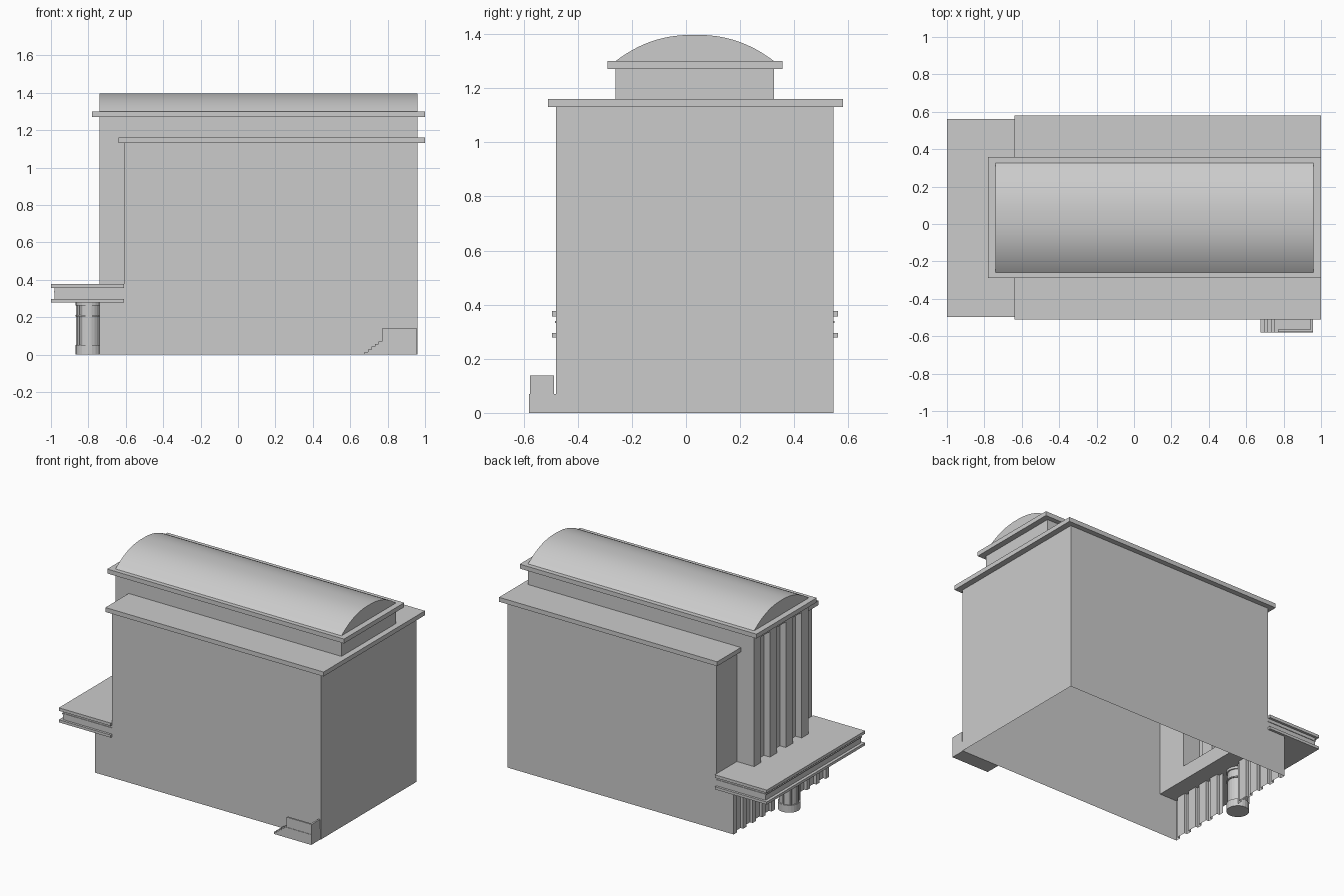
import bpy, bmesh, math

if "Cube" in bpy.data.objects:
    bpy.data.objects.remove(bpy.data.objects["Cube"])

WING = (-0.48, 0.545)    # y limits of the main block
HALL = (-0.26, 0.325)    # y limits of the raised central hall
MID = 0.0325             # centre line in y
BACK, WINGX, FRONTX = 0.96, -0.61, -0.74


def finish(name, bm):
    me = bpy.data.meshes.new(name)
    bm.to_mesh(me)
    bm.free()
    ob = bpy.data.objects.new(name, me)
    bpy.context.collection.objects.link(ob)
    return ob


def box(name, x, y, z):
    bm = bmesh.new()
    bmesh.ops.create_cube(bm, size=1)
    for v in bm.verts:
        v.co = [lo + (hi - lo) * (c + 0.5) for c, (lo, hi) in zip(v.co, (x, y, z))]
    return finish(name, bm)


def walls(name, path, z0, z1):
    """Vertical wall surface along a plan path (outside on the right hand)."""
    bm = bmesh.new()
    low = [bm.verts.new((x, y, z0)) for x, y in path]
    top = [bm.verts.new((x, y, z1)) for x, y in path]
    for i in range(len(path) - 1):
        bm.faces.new((low[i], low[i + 1], top[i + 1], top[i]))
    return finish(name, bm)


def extrude(name, profile, place, a, b):
    """Closed profile swept between a and b; place(u, v, t) gives the 3D point."""
    bm = bmesh.new()
    r0 = [bm.verts.new(place(u, v, a)) for u, v in profile]
    r1 = [bm.verts.new(place(u, v, b)) for u, v in profile]
    n = len(profile)
    for i in range(n):
        bm.faces.new((r0[i], r0[(i + 1) % n], r1[(i + 1) % n], r1[i]))
    bm.faces.new(r0[::-1])
    bm.faces.new(r1)
    bmesh.ops.recalc_face_normals(bm, faces=bm.faces)
    return finish(name, bm)


def ribbed(x, y_hi, y_lo, count, pier, depth):
    """Plan path of a facade with recessed bays, walked from high y to low y."""
    bay = (y_hi - y_lo - (count + 1) * pier) / count
    path, y = [(x, y_hi)], y_hi
    for _ in range(count):
        y -= pier
        path += [(x, y), (x + depth, y)]
        y -= bay
        path += [(x + depth, y), (x, y)]
    return path + [(x, y_lo)]


# main shell, open underneath
walls("main_walls", [(WINGX, HALL[0]), (WINGX, WING[0]), (BACK, WING[0]),
                     (BACK, WING[1]), (WINGX, WING[1]), (WINGX, HALL[1])], 0.28, 1.13)
walls("ground_walls", [(FRONTX, WING[0]), (BACK, WING[0]),
                       (BACK, WING[1]), (FRONTX, WING[1])], 0, 0.28)
box("main_cornice", (-0.64, 1.0), (-0.51, 0.58), (1.13, 1.16))

# raised hall with tall recessed bays
walls("hall_upper_walls", [(WINGX, HALL[0]), (BACK, HALL[0]),
                           (BACK, HALL[1]), (WINGX, HALL[1])], 1.16, 1.27)
facade = ribbed(FRONTX, HALL[1], HALL[0], 3, 0.075, 0.045)
walls("hall_facade", [(WINGX, HALL[1])] + facade + [(WINGX, HALL[0])], 0.375, 1.27)
box("facade_lintel", (FRONTX, FRONTX + 0.05), HALL, (1.23, 1.27))
box("hall_cornice", (-0.78, 1.0), (-0.29, 0.357), (1.27, 1.30))

# barrel roof
half = (HALL[1] - HALL[0]) / 2
arc = []
for i in range(33):
    t = -math.cos(math.pi * i / 32)
    arc.append((MID + half * t, 1.30 + 0.097 * (1 - abs(t) ** 2.3)))
roof = extrude("barrel_roof", arc, lambda u, v, t: (t, u, v), FRONTX, BACK)
bpy.context.view_layer.objects.active = roof
roof.select_set(True)
bpy.ops.object.shade_smooth_by_angle(angle=math.radians(30))
roof.select_set(False)

# entrance canopy
for name, x, grow, z in (("canopy_lower_band", -1.0, 0.016, (0.278, 0.296)),
                         ("canopy_fascia", -0.98, 0.0, (0.296, 0.357)),
                         ("canopy_fillet", -0.985, 0.004, (0.333, 0.34)),
                         ("canopy_upper_band", -1.0, 0.016, (0.357, 0.377))):
    box(name, (x, WINGX), (WING[0] - grow, WING[1] + grow), z)

# street front: ribbed bays either side of the entrance drum
R, CX = 0.07, -0.798
walls("shopfront_left", ribbed(FRONTX, WING[1], MID + R, 4, 0.035, 0.02), 0, 0.28)
walls("shopfront_right", ribbed(FRONTX, MID - R, WING[0], 4, 0.035, 0.02), 0, 0.28)


def drum(name, r, z0, z1):
    bm = bmesh.new()
    bmesh.ops.create_cone(bm, cap_ends=True, segments=24, radius1=r, radius2=r, depth=z1 - z0)
    bmesh.ops.translate(bm, vec=(CX, MID, (z0 + z1) / 2), verts=bm.verts)
    return finish(name, bm)


drum("entrance_drum", R - 0.008, 0, 0.28)
for name, z0, z1 in (("drum_plinth", 0, 0.05), ("drum_rail", 0.203, 0.211),
                     ("drum_head", 0.262, 0.28)):
    drum(name, R, z0, z1)
for i in range(5):
    a = math.pi * (0.5 + i / 4)
    px, py = CX + (R - 0.006) * math.cos(a), MID + (R - 0.006) * math.sin(a)
    box("drum_post", (px - 0.005, px + 0.005), (py - 0.005, py + 0.005), (0.05, 0.262))

# side stair with landing and parapet
steps = [(0.957, 0), (0.677, 0)]
for i in range(5):
    x = 0.677 + 0.0186 * i
    steps += [(x, 0.014 * (i + 1)), (x + 0.0186, 0.014 * (i + 1))]
steps.append((0.957, 0.07))
extrude("side_stair", steps, lambda u, v, t: (u, t, v), -0.58, WING[0])
box("landing_front_parapet", (0.77, 0.957), (-0.577, -0.565), (0.07, 0.138))
box("landing_end_parapet", (0.945, 0.957), (-0.565, -0.487), (0.07, 0.138))
